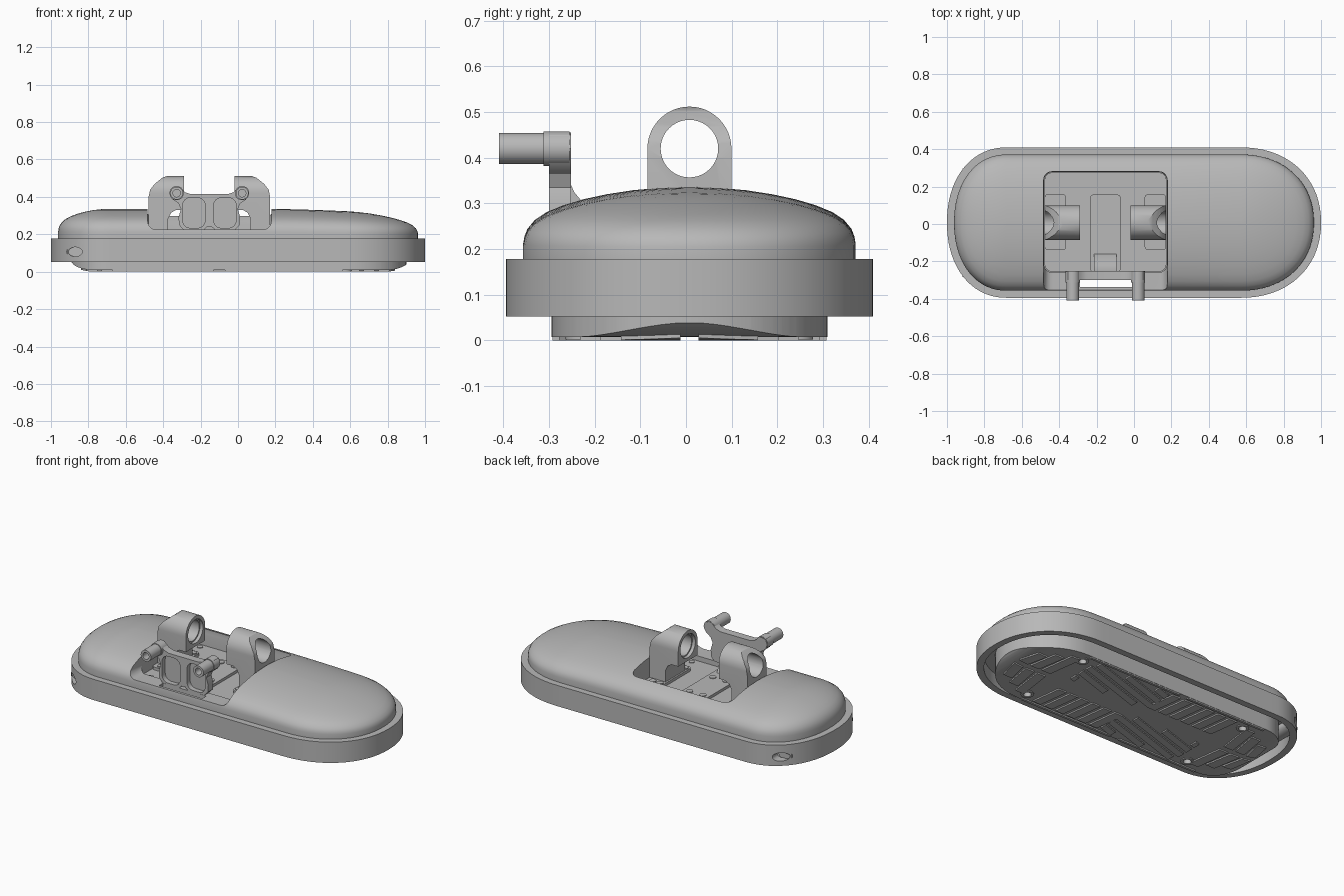
import bpy, bmesh
from math import sin, cos, pi, radians, sqrt

old = bpy.data.objects.get("Cube")
if old:
    bpy.data.objects.remove(old, do_unlink=True)

grey = bpy.data.materials.new("plain grey")
grey.use_nodes = True
COLOUR = (0.48, 0.48, 0.48, 1)
grey.diffuse_color = COLOUR
grey.node_tree.nodes["Principled BSDF"].inputs["Base Color"].default_value = COLOUR

YC = 0.0075   # centre line of the body
MX = -0.153   # mirror line of the mechanism


def finish(name, bm):
    bmesh.ops.recalc_face_normals(bm, faces=bm.faces[:])
    me = bpy.data.meshes.new(name)
    bm.to_mesh(me)
    bm.free()
    me.materials.append(grey)
    ob = bpy.data.objects.new(name, me)
    bpy.context.scene.collection.objects.link(ob)
    return ob


def add_prism(bm, pts, a, b, axis="z"):
    place = {"x": lambda p, t: (t, p[0], p[1]),
             "y": lambda p, t: (p[0], t, p[1]),
             "z": lambda p, t: (p[0], p[1], t)}[axis]
    lo = [bm.verts.new(place(p, a)) for p in pts]
    hi = [bm.verts.new(place(p, b)) for p in pts]
    bm.faces.new(lo)
    bm.faces.new(hi)
    for i in range(len(pts)):
        j = (i + 1) % len(pts)
        bm.faces.new((lo[i], lo[j], hi[j], hi[i]))


def prism(name, pts, a, b, axis="z"):
    bm = bmesh.new()
    add_prism(bm, pts, a, b, axis)
    return finish(name, bm)


def circle(u, v, r, r2=None, n=40):
    return [(u + r * cos(2 * pi * i / n), v + (r2 or r) * sin(2 * pi * i / n)) for i in range(n)]


def rect(u0, u1, v0, v1, r=0.0, n=6):
    if not r:
        return [(u0, v0), (u1, v0), (u1, v1), (u0, v1)]
    corners = [(u1 - r, v1 - r), (u0 + r, v1 - r), (u0 + r, v0 + r), (u1 - r, v0 + r)]
    return [(u + r * cos((k + i / n) * pi / 2), v + r * sin((k + i / n) * pi / 2))
            for k, (u, v) in enumerate(corners) for i in range(n + 1)]


def boolean(ob, tool, op="DIFFERENCE"):
    tool.hide_render = True
    mod = ob.modifiers.new("cut", "BOOLEAN")
    mod.operation, mod.object, mod.solver = op, tool, "EXACT"
    bpy.context.view_layer.objects.active = ob
    bpy.ops.object.modifier_apply(modifier=mod.name)
    bpy.data.objects.remove(tool, do_unlink=True)


def outline(inset, f=0.0):
    """Long rounded outline, blunter at -x; f shrinks it to its centre line."""
    k, n = 1 - f, 18
    ry, rr, rl = (0.402 - inset) * k, (0.43 - inset) * k, (0.32 - inset) * k
    arc = [(cos(pi / 2 * i / n) ** 0.93, sin(pi / 2 * i / n) ** 0.93) for i in range(n)]
    half = [(0.57 + rr * c, ry * s) for c, s in arc]
    half += [(0.57 - 1.25 * i / 20, ry) for i in range(21)]
    half += [(-0.68 - rl * c, ry * s) for c, s in arc[:0:-1]] + [(-0.68 - rl, 0)]
    return [(x, y + YC) for x, y in half] + [(x, YC - y) for x, y in half[-2:0:-1]]


# Domed upper body, drooping gently toward +x
bm = bmesh.new()
levels = [(0, .13), (0, .178), (0, .212), (.008, .228), (.025, .244), (.07, .264), (.14, .281),
          (.24, .296), (.36, .309), (.5, .32), (.66, .329), (.82, .334), (.97, .336)]
rings = []
for f, z in levels:
    ring = []
    for x, y in outline(0.038, f):
        droop = 0.035 * max(0, (x - 0.15) / 0.85) ** 1.5 * max(0, (z - 0.178) / 0.158)
        ring.append(bm.verts.new((x, y, z - droop)))
    rings.append(ring)
n = len(rings[0])
for r0, r1 in zip(rings, rings[1:]):
    for i in range(n):
        bm.faces.new((r0[i], r0[(i + 1) % n], r1[(i + 1) % n], r1[i]))
bm.faces.new(rings[0])
top = rings[-1]
for i in range(n // 2):
    bm.faces.new(list(dict.fromkeys((top[i], top[i + 1], top[(n - i - 1) % n], top[(n - i) % n]))))
dome = finish("dome_body", bm)

# Recess open to the front, sunken floor, and the slot through the body
bm = bmesh.new()
add_prism(bm, rect(-0.483, 0.178, -0.7, 0.28), 0.225, 0.7)
low = [e for e in bm.edges if all(v.co.y > 0 for v in e.verts) or
       all(v.co.z < 0.3 for v in e.verts)]
bmesh.ops.bevel(bm, geom=low, offset=0.045, segments=5, affect="EDGES", profile=0.5)
boolean(dome, finish("recess_cutter", bm))
boolean(dome, prism("floor_cutter", rect(-0.481, 0.176, -0.26, 0.278, 0.045), 0.18, 0.3))
boolean(dome, prism("slot_cutter", rect(-0.29, 0, -0.338, -0.3), -0.1, 0.5))

# Rim band around the body, with plugged strap holes
rim = prism("rim_band", outline(0), 0.053, 0.178)
boolean(rim, prism("rim_cutter", outline(0.04), 0, 0.3))
boolean(rim, prism("strap_hole_cutter", circle(-0.87, 0.106, 0.037, 0.025), -0.6, 0.6, "y"))
prism("strap_hole_plug", circle(-0.87, 0.106, 0.046, 0.034), YC - 0.29, YC + 0.29, "y")


def bend(bm):
    """Curl the underside up at both ends."""
    for s in (1, -1):
        for i in range(9):
            bmesh.ops.bisect_plane(bm, geom=bm.verts[:] + bm.edges[:] + bm.faces[:],
                                   plane_co=(s * (0.76 + 0.016 * i), 0, 0), plane_no=(1, 0, 0))
    for v in bm.verts:
        if v.co.z < 0.1:
            t = min(1, max(0, (v.co.x - 0.78) / 0.13, (-0.76 - v.co.x) / 0.13))
            v.co.z += 0.05 * (1 - sqrt(1 - t * t))


# Sole plate
bm = bmesh.new()
add_prism(bm, outline(0.1), 0.008, 0.15)
bend(bm)
sole = finish("sole_plate", bm)
for x in (-0.57, 0.57):
    for y in (-0.235, 0.235):
        boolean(sole, prism("sole_hole_cutter", circle(x, YC + y, 0.034), -0.1, 0.05))
        collar = prism("sole_screw_collar", circle(x, YC + y, 0.036), 0.002, 0.055)
        boolean(collar, prism("collar_cutter", circle(x, YC + y, 0.022), -0.1, 0.04))

# Tread pads under the sole
bm = bmesh.new()
for s in (1, -1):
    def pad(pts):
        add_prism(bm, [(s * x, YC + s * y) for x, y in pts], 0, 0.015)
    for i in range(6):                      # long slanted bars
        c = -0.11 + 0.066 * i
        xa, xb = max(-0.03, (0.04 - c) / 0.32), min(0.5, (0.24 - c) / 0.32)
        pad([(xa, c + 0.32 * xa), (xb, c + 0.32 * xb),
             (xb, c + 0.32 * xb + 0.045), (xa, c + 0.32 * xa + 0.045)])
    for i in range(6):                      # short cross bars
        x = 0.02 + 0.08 * i
        pad([(x, -0.08), (x + 0.055, -0.08), (x + 0.08, -0.27), (x + 0.025, -0.27)])
    for side in (1, -1):                    # end bars
        for i in range(3):
            x, w = 0.62 + 0.08 * i, 0.24 - 0.045 * i
            pad([(x, side * 0.02), (x + 0.06, side * 0.02),
                 (x + 0.03, side * w), (x - 0.03, side * w)])
for y in (-0.3, 0.285):                     # edge strips, split by the cross channel
    for x0, x1 in ((-0.67, -0.13), (-0.07, 0.56)):
        add_prism(bm, rect(x0, x1, YC + y, YC + y + 0.015), 0, 0.015)
bend(bm)
finish("tread_pads", bm)

# Recess floor: mounting plate, centre strip and screws
prism("mounting_plate", rect(-0.478, 0.173, -0.255, 0.275, 0.04), 0.16, 0.198)
prism("centre_strip", rect(MX - 0.083, MX + 0.083, -0.255, 0.157, 0.02), 0.19, 0.214)
for s in (-1, 1):
    for y in (-0.1, 0.12):
        prism("strip_screw", circle(MX + s * 0.044, y, 0.019, n=20), 0.19, 0.218)
    for y in (-0.225, 0.245):
        prism("plate_screw", circle(MX + s * 0.272, y, 0.016, n=20), 0.19, 0.202)
prism("plate_screw", circle(MX, 0.245, 0.016, n=20), 0.19, 0.202)

# Pair of ring arms with feet
arm_side = [(.325, .19), (.325, .4), (.317, .438), (.292, .47), (.252, .502), (.225, .512),
            (.135, .512), (.135, .33), (.18, .33), (.205, .315), (.22, .285), (.22, .19)]
arch = [(YC + 0.092 * cos(pi * i / 24), 0.42 + 0.092 * sin(pi * i / 24)) for i in range(25)]
arch += [(YC - 0.092, 0.1), (YC + 0.092, 0.1)]
for s, side in ((-1, "right"), (1, "left")):
    arm = prism(side + "_ring_arm", [(MX + s * u, z) for u, z in arm_side], -0.2, 0.2, "y")
    boolean(arm, prism("arch_tool", arch, -1, 1, "x"), "INTERSECT")
    boolean(arm, prism("bore_cutter", circle(YC, 0.42, 0.063), -1, 1, "x"))
    a, b = sorted((MX + s * 0.1, MX + s * 0.155))
    boolean(arm, prism("bore_step_cutter", circle(YC, 0.42, 0.071), a, b, "x"))
    a, b = sorted((MX + s * 0.21, MX + s * 0.325))
    prism(side + "_arm_foot", rect(a, b, -0.14, 0.16, 0.02), 0.17, 0.215)
    for u in (0.235, 0.283):
        for y in (-0.11, 0.13):
            prism("foot_screw", circle(MX + s * u, y, 0.019, n=20), 0.19, 0.221)

# Front bracket: waisted plate with two pockets, bosses and pins
edge = [(0, .415), (.1, .415), (.13, .425), (.16, .455), (.2, .45), (.212, .42), (.195, .385),
        (.165, .365), (.152, .335), (.165, .29), (.162, .25), (.14, .226), (.03, .224), (.012, .24)]
bracket = prism("front_bracket", [(MX + u, z) for u, z in edge] +
                [(MX - u, z) for u, z in edge[:0:-1]], -0.3, -0.252, "y")
for s in (-1, 1):
    c = MX + s * 0.083
    boolean(bracket, prism("pocket_cutter", rect(c - 0.06, c + 0.06, 0.234, 0.395, 0.04),
                           -0.4, -0.27, "y"))
    x = MX + s * 0.175
    prism("bracket_boss", circle(x, 0.42, 0.038), -0.312, -0.255, "y")
    pin = prism("bracket_pin", circle(x, 0.42, 0.034), -0.409, -0.3, "y")
    boolean(pin, prism("pin_cutter", circle(x, 0.42, 0.02), -0.5, -0.36, "y"))
prism("bracket_foot", [(-0.26, .19), (-0.26, .36), (-0.245, .325), (-0.22, .295),
                       (-0.18, .255), (-0.15, .19)], MX - 0.06, MX + 0.06, "x")

# Smooth shading with sharp edges kept
bpy.ops.object.select_all(action="DESELECT")
for ob in bpy.context.scene.objects:
    if ob.type == "MESH":
        ob.select_set(True)
        bpy.context.view_layer.objects.active = ob
bpy.ops.object.shade_smooth_by_angle(angle=radians(32))
